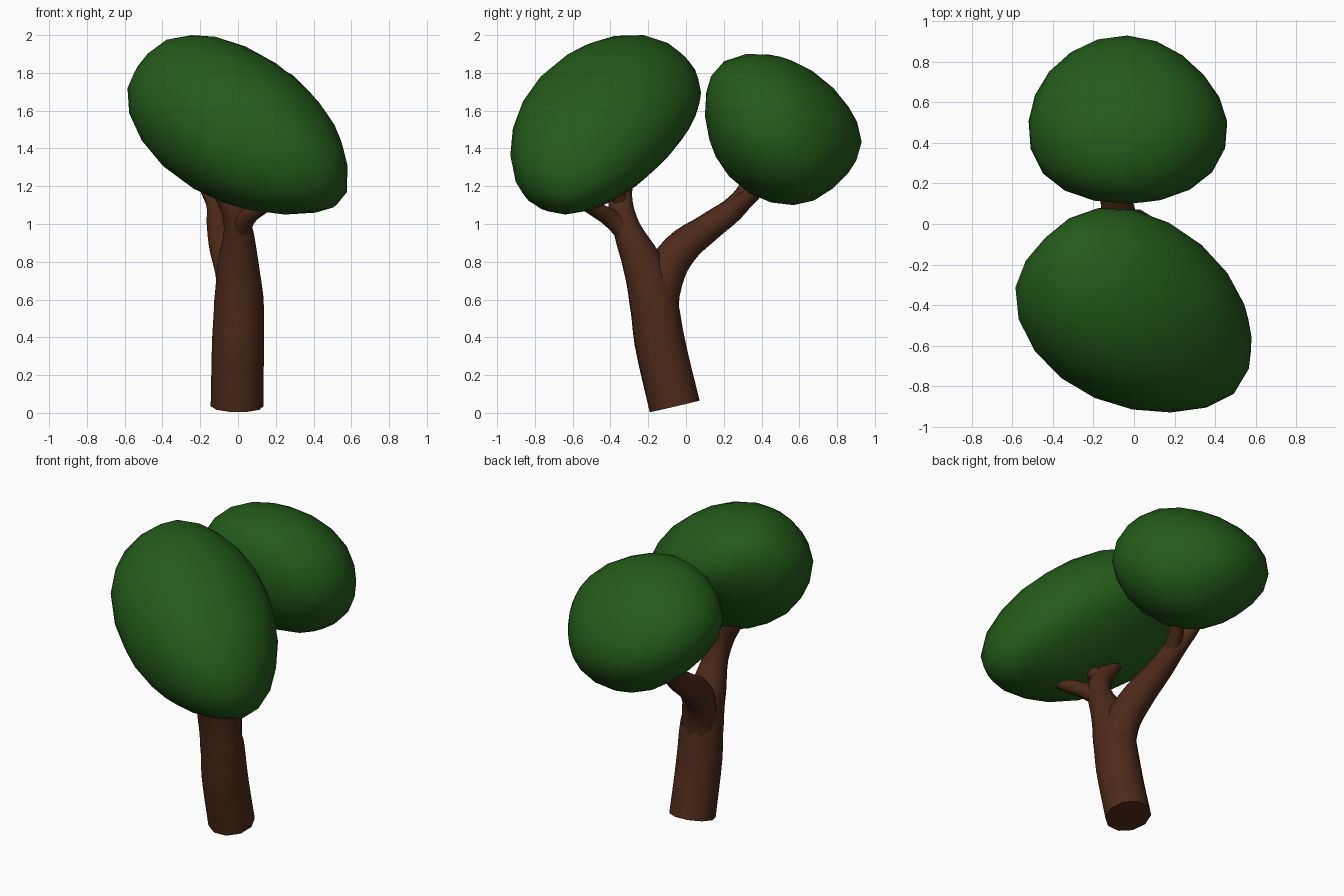
import bpy, bmesh
from mathutils import Vector, Matrix

if "Cube" in bpy.data.objects:
    bpy.data.objects.remove(bpy.data.objects["Cube"])


def material(name, color):
    m = bpy.data.materials.new(name)
    m.diffuse_color = (*color, 1)
    m.use_nodes = True
    m.node_tree.nodes["Principled BSDF"].inputs["Base Color"].default_value = m.diffuse_color
    return m


BARK = material("bark", (0.075, 0.023, 0.010))
LEAF = material("leaves", (0.017, 0.105, 0.010))


def finish(ob, mat):
    bpy.ops.object.select_all(action='DESELECT')
    ob.select_set(True)
    bpy.context.view_layer.objects.active = ob
    if ob.type == 'CURVE':
        bpy.ops.object.convert(target='MESH')
        ob = bpy.context.object
    ob.data.materials.clear()
    ob.data.materials.append(mat)
    bpy.ops.object.shade_smooth_by_angle(angle=0.9)


def limb(name, pts):
    """Tapered round limb through (x, y, z, radius) points."""
    cu = bpy.data.curves.new(name, 'CURVE')
    cu.dimensions = '3D'
    cu.bevel_depth = 1
    cu.bevel_resolution = 3
    cu.resolution_u = 4
    cu.use_fill_caps = True
    sp = cu.splines.new('BEZIER')
    sp.bezier_points.add(len(pts) - 1)
    for bp, (x, y, z, r) in zip(sp.bezier_points, pts):
        bp.co = (x, y, z)
        bp.radius = r
        bp.handle_left_type = bp.handle_right_type = 'AUTO'
    ob = bpy.data.objects.new(name, cu)
    bpy.context.collection.objects.link(ob)
    finish(ob, BARK)


def crown(name, lo, hi, shear, xz, yz, xy):
    """Skewed ball pushed out until it touches its box lo..hi and the diagonal
    limits given per plane in the order ++, -+, +-, --."""
    limits = []
    for i in range(3):
        e = Vector((0, 0, 0))
        e[i] = 1
        limits += [(e, hi[i]), (-e, -lo[i])]
    for (a, b), vals in (((0, 2), xz), ((1, 2), yz), ((0, 1), xy)):
        for (sa, sb), val in zip(((1, 1), (-1, 1), (1, -1), (-1, -1)), vals):
            n = Vector((0, 0, 0))
            n[a], n[b] = sa, sb
            limits.append((n.normalized(), val / n.length))
    bm = bmesh.new()
    bmesh.ops.create_icosphere(bm, subdivisions=3, radius=1)
    mat = Matrix(shear)
    nmat = mat.inverted().transposed()
    center = (Vector(lo) + Vector(hi)) / 2
    normals = [(nmat @ v.co).normalized() for v in bm.verts]
    for v in bm.verts:
        v.co = mat @ v.co + center
    for _ in range(25):
        for n, target in limits:
            gap = target - max(v.co.dot(n) for v in bm.verts)
            for v, vn in zip(bm.verts, normals):
                v.co += n * gap * 0.6 * max(0, vn.dot(n)) ** 4
    me = bpy.data.meshes.new(name)
    bm.to_mesh(me)
    bm.free()
    ob = bpy.data.objects.new(name, me)
    bpy.context.collection.objects.link(ob)
    finish(ob, LEAF)


# Leaning trunk running into the front branch
limb("trunk", [(-.005, -.06, .035, .14), (0, -.14, .38, .138), (.005, -.175, .6, .131),
               (0, -.235, .8, .108), (0, -.315, .98, .075), (-.03, -.345, 1.1, .068),
               (-.1, -.34, 1.22, .06), (-.16, -.31, 1.36, .045)])
# Back branch
limb("back_branch", [(0, -.165, .48, .12), (-.01, -.125, .7, .108), (-.055, -.035, .86, .097),
                     (-.09, .13, .99, .076), (-.11, .28, 1.11, .062), (-.17, .34, 1.22, .045),
                     (-.2, .37, 1.3, .04)])
# Twigs under the crowns
limb("front_twig", [(0, -.28, .92, .06), (.045, -.4, 1.03, .048), (.15, -.52, 1.1, .036),
                    (.24, -.6, 1.16, .03)])
limb("middle_twig", [(-.03, -.34, 1.1, .05), (.02, -.37, 1.17, .04), (.06, -.4, 1.24, .03)])
limb("back_twig", [(-.1, .22, 1.06, .055), (-.05, .33, 1.14, .045), (.02, .41, 1.22, .035)])

# Leaf crowns
crown("front_crown", (-.585, -.93, 1.05), (.58, .08, 2.0),
      ((.58, 0, 0), (-.125, .489, 0), (-.205, .105, .416)),
      (2.08, 2.38, -.58, -.91), (1.88, 2.55, -1.45, -.29), (.23, .37, 1.33, 1.12))
crown("back_crown", (-.52, .1, 1.1), (.46, .93, 1.9),
      ((.49, 0, 0), (0, .41, 0), (-.041, -.065, .3925)),
      (2.08, 2.19, -.87, -.93), (2.5, 1.66, -.41, -1.48), (1.08, 1.17, .13, .2))
